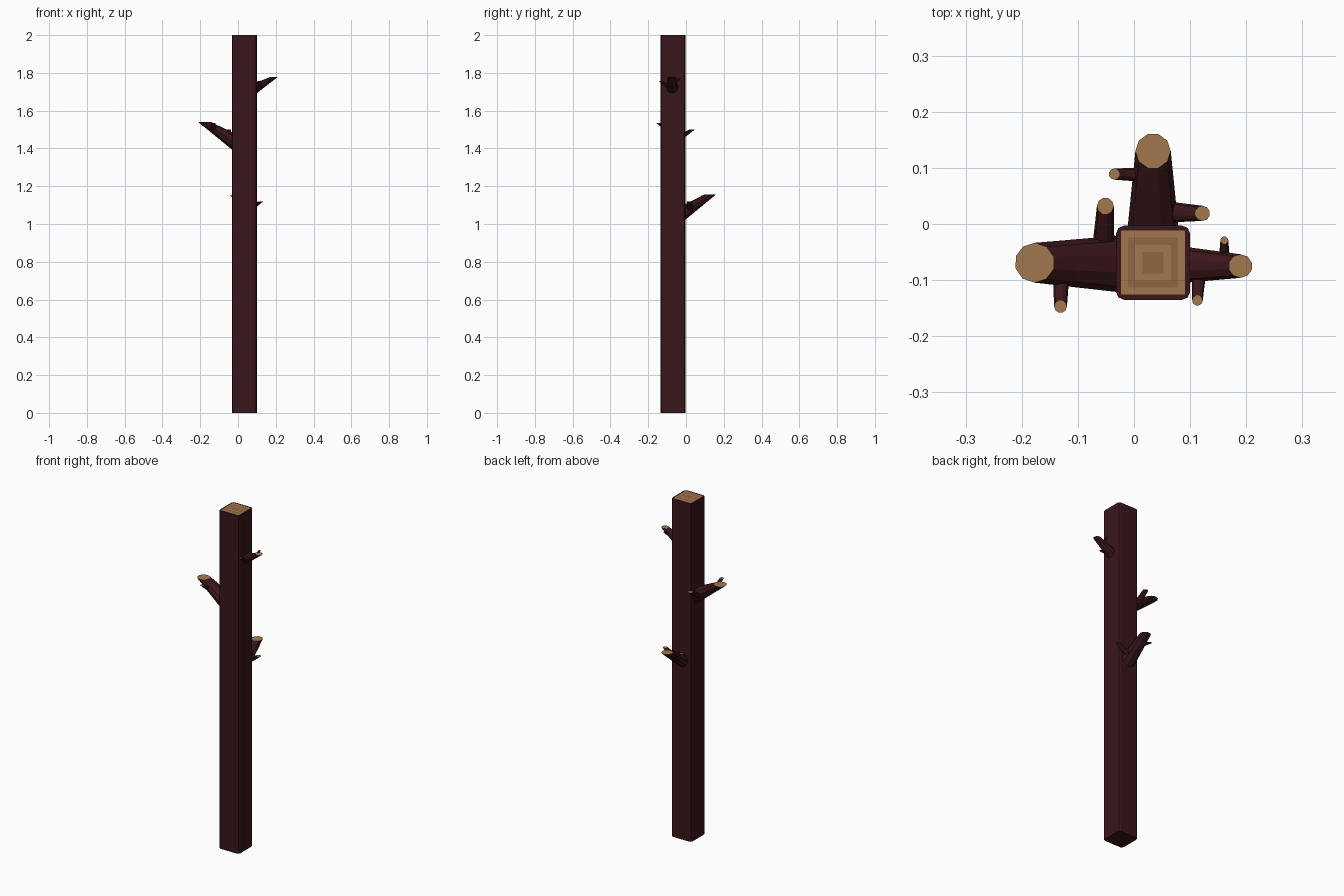
import bpy, bmesh, math
from mathutils import Vector

if "Cube" in bpy.data.objects:
    bpy.data.objects.remove(bpy.data.objects["Cube"])


def material(name, rgb):
    m = bpy.data.materials.new(name)
    m.diffuse_color = (*rgb, 1)
    m.use_nodes = True
    m.node_tree.nodes["Principled BSDF"].inputs["Base Color"].default_value = m.diffuse_color
    return m


BARK = material("bark", (0.042, 0.008, 0.010))
LIGHT = material("light_wood", (0.36, 0.19, 0.075))
DARK = material("dark_wood", (0.28, 0.125, 0.055))


def loft(name, rings, mats, start_mat):
    """Join rings of points; mats holds one material per band plus the end cap."""
    palette = [BARK, LIGHT, DARK]
    bm = bmesh.new()
    vr = [[bm.verts.new(p) for p in ring] for ring in rings]
    n = len(vr[0])
    for a, b, m in zip(vr, vr[1:], mats):
        for i in range(n):
            j = (i + 1) % n
            bm.faces.new((a[i], a[j], b[j], b[i])).material_index = palette.index(m)
    bm.faces.new(vr[0][::-1]).material_index = palette.index(start_mat)
    bm.faces.new(vr[-1]).material_index = palette.index(mats[-1])
    bmesh.ops.recalc_face_normals(bm, faces=bm.faces)
    me = bpy.data.meshes.new(name)
    bm.to_mesh(me)
    bm.free()
    for m in palette:
        me.materials.append(m)
    ob = bpy.data.objects.new(name, me)
    bpy.context.collection.objects.link(ob)
    return ob


def square(h, r, z, cx=0.034, cy=-0.069):
    """Square outline with rounded corners."""
    pts = []
    for k in range(4):
        mid = math.radians(45 + 90 * k)
        c = Vector((cx, cy, z)) + Vector((math.cos(mid), math.sin(mid), 0)) * (h - r) * math.sqrt(2)
        for d in (-45, 0, 45):
            a = mid + math.radians(d)
            pts.append(c + Vector((math.cos(a), math.sin(a), 0)) * r)
    return pts


# trunk with square growth rings on the sawn top
loft("trunk",
     [square(0.066, 0.014, 0), square(0.066, 0.014, 2), square(0.057, 0.001, 2),
      square(0.0445, 0.001, 2), square(0.032, 0.001, 2), square(0.019, 0.001, 2)],
     [BARK, BARK, LIGHT, DARK, LIGHT, DARK], BARK)


def branch(name, base, r0, tip, r1, n=10):
    """Tapered stub: upright circle at the root, level sawn circle at the tip."""
    base, tip = Vector(base), Vector(tip)
    k = 0.12
    root = base - (tip - base) * k
    r0 += (r0 - r1) * k
    d = Vector((tip.x - base.x, tip.y - base.y, 0)).normalized()
    s, up = Vector((-d.y, d.x, 0)), Vector((0, 0, 1))
    ang = [2 * math.pi * i / n for i in range(n)]
    loft(name,
         [[root + r0 * (math.cos(a) * s - math.sin(a) * up) for a in ang],
          [tip + r1 * (math.cos(a) * s + math.sin(a) * d) for a in ang]],
         [BARK, LIGHT], BARK)


# main branches
branch("left_branch", (-0.031, -0.071, 1.44), 0.050, (-0.177, -0.069, 1.54), 0.0355)
branch("right_branch", (0.10, -0.073, 1.722), 0.031, (0.19, -0.075, 1.778), 0.021)
branch("back_branch", (0.034, -0.003, 1.065), 0.045, (0.034, 0.13, 1.157), 0.0315)

# twigs
branch("left_twig_back", (-0.054, -0.03, 1.458), 0.019, (-0.051, 0.032, 1.50), 0.015)
branch("left_twig_front", (-0.130, -0.100, 1.50), 0.014, (-0.131, -0.147, 1.535), 0.0115)
branch("back_twig_left", (0.005, 0.088, 1.127), 0.012, (-0.035, 0.089, 1.152), 0.010)
branch("back_twig_right", (0.070, 0.021, 1.085), 0.018, (0.122, 0.019, 1.12), 0.0135)
branch("right_twig_back", (0.161, -0.053, 1.755), 0.009, (0.161, -0.029, 1.774), 0.007)
branch("right_twig_front", (0.115, -0.099, 1.73), 0.012, (0.113, -0.136, 1.757), 0.0095)
